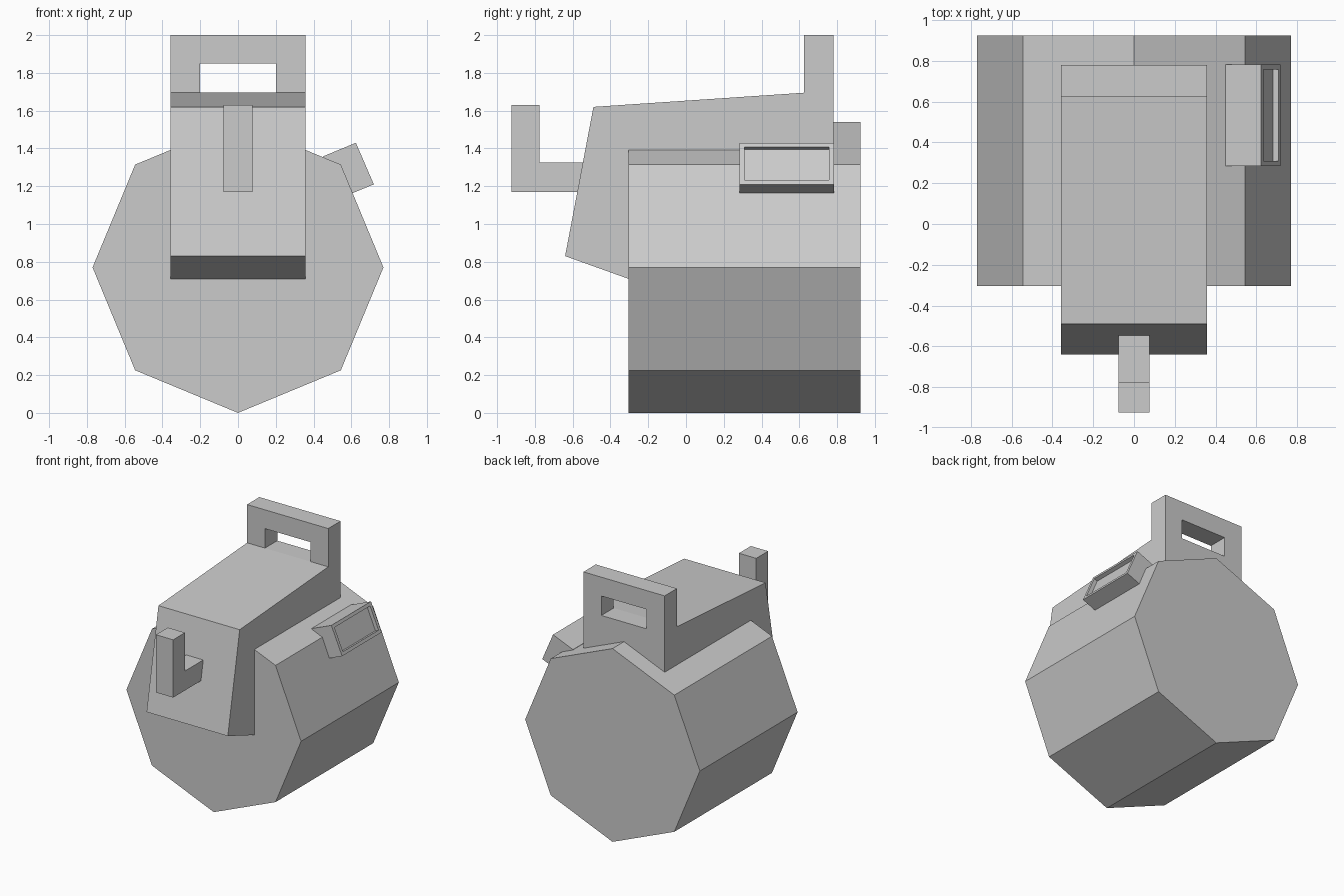
import bpy
import bmesh
from math import radians, sin, cos
from mathutils import Vector

default = bpy.data.objects.get("Cube")
if default:
    bpy.data.objects.remove(default, do_unlink=True)

grey = bpy.data.materials.new("light grey")
grey.use_nodes = True
colour = (0.6, 0.6, 0.6, 1)
grey.diffuse_color = colour
grey.node_tree.nodes["Principled BSDF"].inputs["Base Color"].default_value = colour


def prism(name, points, axis, start, end, recess=None):
    """Extrude a flat profile along x (points are y, z) or y (points are x, z)."""
    bm = bmesh.new()

    def place(p, t):
        return (t, p[0], p[1]) if axis == "x" else (p[0], t, p[1])

    a = [bm.verts.new(place(p, start)) for p in points]
    b = [bm.verts.new(place(p, end)) for p in points]
    bm.faces.new(a)
    bm.faces.new(b[::-1])
    for i in range(len(points)):
        j = (i + 1) % len(points)
        bm.faces.new((a[i], b[i], b[j], a[j]))
    bmesh.ops.recalc_face_normals(bm, faces=bm.faces[:])

    # Sunken panel on the face pointing along the recess direction
    if recess:
        direction, margin, depth = recess
        face = max(bm.faces, key=lambda f: f.normal.dot(direction))
        bmesh.ops.inset_region(bm, faces=[face], thickness=margin)
        inner = bmesh.ops.extrude_face_region(bm, geom=[face])["geom"]
        verts = [g for g in inner if isinstance(g, bmesh.types.BMVert)]
        bmesh.ops.translate(bm, verts=verts, vec=-direction * depth)
        if face.is_valid:
            bm.faces.remove(face)
        bmesh.ops.recalc_face_normals(bm, faces=bm.faces[:])

    mesh = bpy.data.meshes.new(name)
    bm.to_mesh(mesh)
    bm.free()
    mesh.materials.append(grey)
    obj = bpy.data.objects.new(name, mesh)
    bpy.context.collection.objects.link(obj)
    return obj


# Eight-sided drum standing on one edge
RADIUS = 0.77
octagon = [(RADIUS * sin(radians(45 * i)), RADIUS + RADIUS * cos(radians(45 * i)))
           for i in range(8)]
prism("drum", octagon, "y", -0.305, 0.925)

# Housing with a sloped deck and an upright rear handle
housing = prism("housing", [(-0.64, 0.83), (-0.49, 1.62), (0.625, 1.695), (0.625, 2.0),
                            (0.78, 2.0), (0.78, 0.71), (-0.305, 0.71)],
                "x", -0.358, 0.358)

# Grip opening through the handle
cutter = prism("grip_cutter", [(-0.2, 1.695), (0.2, 1.695), (0.2, 1.85), (-0.2, 1.85)],
               "y", 0.55, 0.9)
cutter.hide_render = True
cutter.display_type = "WIRE"
cut = housing.modifiers.new("grip opening", "BOOLEAN")
cut.object = cutter
cut.operation = "DIFFERENCE"
cut.solver = "EXACT"
bpy.context.view_layer.objects.active = housing
bpy.ops.object.modifier_apply(modifier=cut.name)
bpy.data.objects.remove(cutter, do_unlink=True)

# Upturned front hook
prism("front_hook", [(-0.925, 1.17), (-0.925, 1.63), (-0.775, 1.63), (-0.775, 1.325),
                     (-0.5, 1.325), (-0.5, 1.17)], "x", -0.076, 0.076)

# Tilted side box, square to the upper left drum face, with a sunken panel
out = Vector((cos(radians(22.5)), 0, sin(radians(22.5))))
top, bottom = Vector((0.624, 0, 1.43)), Vector((0.719, 0, 1.21))
inner_top, inner_bottom = top - out * 0.19, bottom - out * 0.19
corners = [(p.x, p.z) for p in (top, bottom, inner_bottom, inner_top)]
prism("side_box", corners, "y", 0.284, 0.783, recess=(out, 0.036, 0.03))
